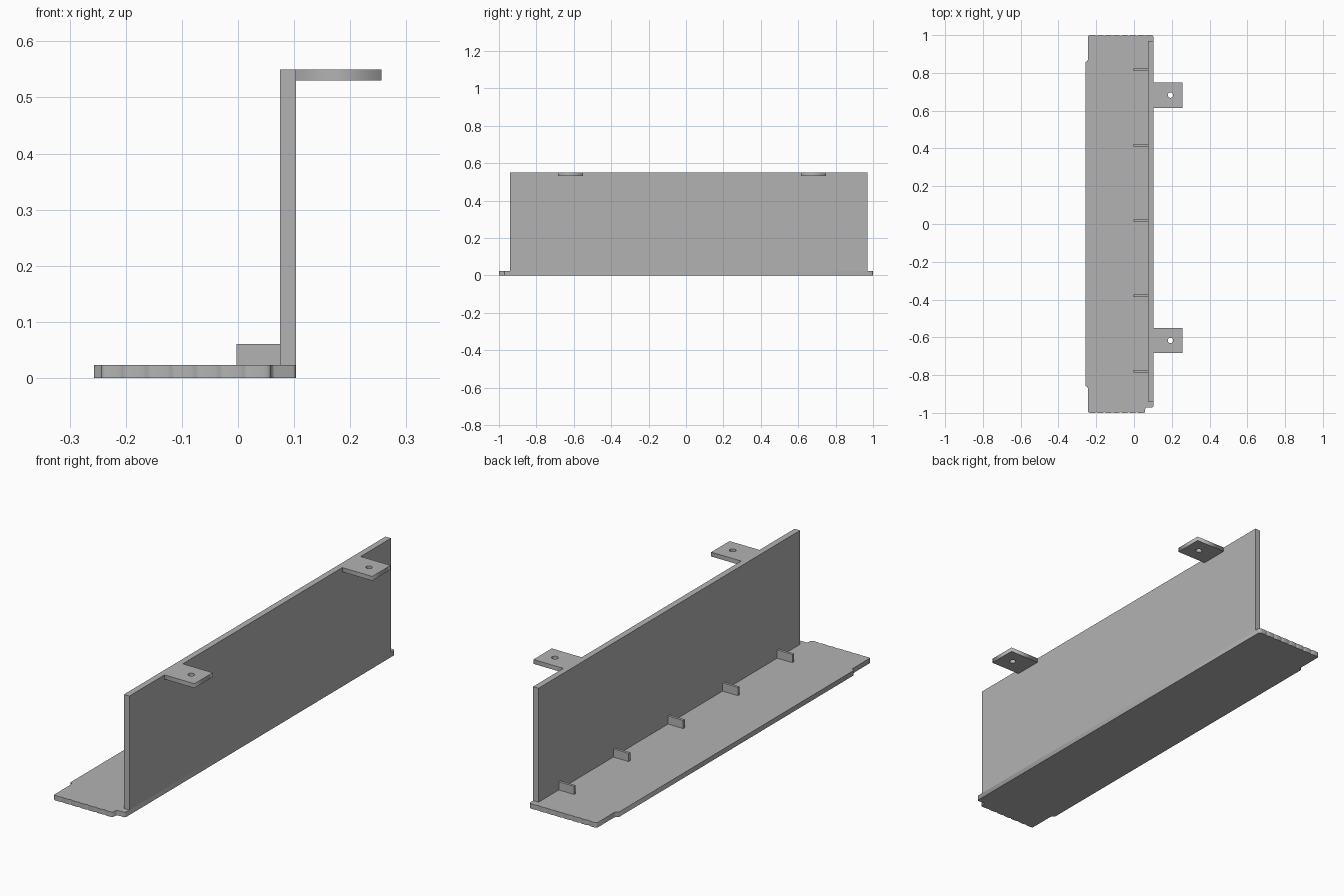
import bpy, math

if "Cube" in bpy.data.objects:
    bpy.data.objects.remove(bpy.data.objects["Cube"])

grey = bpy.data.materials.new("plain grey")
grey.diffuse_color = (0.45, 0.45, 0.45, 1)
grey.use_nodes = True
grey.node_tree.nodes["Principled BSDF"].inputs["Base Color"].default_value = grey.diffuse_color

BASE_TOP = 0.023
WALL_X0, WALL_X1, TOP = 0.075, 0.103, 0.55


def box(name, x0, x1, y0, y1, z0, z1):
    bpy.ops.mesh.primitive_cube_add(size=1, location=((x0 + x1) / 2, (y0 + y1) / 2, (z0 + z1) / 2))
    ob = bpy.context.object
    ob.name = name
    ob.scale = (x1 - x0, y1 - y0, z1 - z0)
    ob.data.materials.append(grey)


def plate(name, loops, z0, z1):
    """Flat plate from closed outlines; inner outlines become holes."""
    cu = bpy.data.curves.new(name, 'CURVE')
    cu.dimensions = '2D'
    cu.fill_mode = 'BOTH'
    cu.extrude = (z1 - z0) / 2
    for pts in loops:
        sp = cu.splines.new('POLY')
        sp.points.add(len(pts) - 1)
        for p, (x, y) in zip(sp.points, pts):
            p.co = (x, y, 0, 1)
        sp.use_cyclic_u = True
    ob = bpy.data.objects.new(name, cu)
    ob.location.z = (z0 + z1) / 2
    bpy.context.collection.objects.link(ob)
    bpy.ops.object.select_all(action='DESELECT')
    ob.select_set(True)
    bpy.context.view_layer.objects.active = ob
    bpy.ops.object.convert(target='MESH')
    ob = bpy.context.object
    ob.data.materials.clear()
    ob.data.materials.append(grey)


def scallops(x0, x1, y, count, side):
    """Row of gently bowed segments along an end of the base."""
    w = (x1 - x0) / count
    return [(x0 + w * (i + t), y - side * d)
            for i in range(count)
            for t, d in ((0.0, 0.004), (0.12, 0.001), (0.3, 0), (0.7, 0), (0.88, 0.001))] + [(x1, y - side * 0.004)]


# Base plate with stepped front edge and scalloped ends
near = scallops(-0.243, 0.058, -1, 7, -1)
far = scallops(-0.243, 0.101, 1, 8, 1)
outline = near + [(0.060, -0.976), (0.065, -0.971), (0.098, -0.971), (0.103, -0.966),
                  (0.103, 0.990)] + far[::-1]
outline += [(-0.243, 0.872), (-0.247, 0.863), (-0.257, 0.858),
            (-0.257, -0.858), (-0.247, -0.863), (-0.243, -0.872)]
plate("base_plate", [outline], 0, BASE_TOP)

# Upright wall
box("wall", WALL_X0, WALL_X1, -0.94, 0.97, BASE_TOP, TOP)

# Small ribs where the wall meets the base
for i in range(5):
    y = 0.816 - 0.3988 * i
    box(f"rib_{i + 1}", -0.003, WALL_X0, y - 0.006, y + 0.006, BASE_TOP, 0.061)

# Mounting tabs with screw holes
for i, y in enumerate((-0.617, 0.682)):
    rim = [(WALL_X1, y - 0.067), (0.256, y - 0.067), (0.256, y + 0.067), (WALL_X1, y + 0.067)]
    hole = [(0.193 + 0.014 * math.cos(a * math.pi / 12), y + 0.014 * math.sin(a * math.pi / 12))
            for a in range(24)]
    plate(f"mounting_tab_{i + 1}", [rim, hole], 0.53, TOP)
